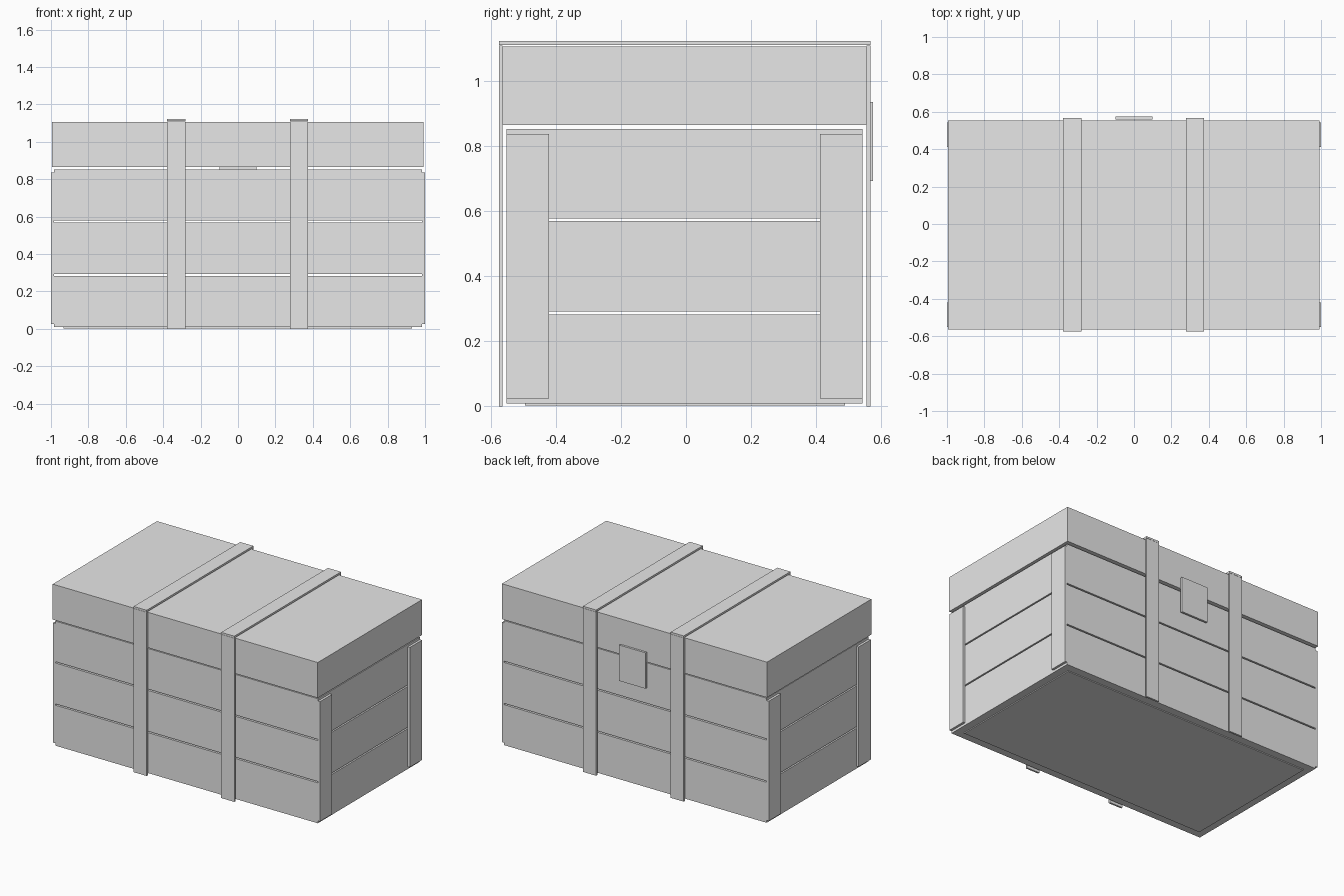
import bpy

cube = bpy.data.objects.get("Cube")
if cube:
    bpy.data.objects.remove(cube, do_unlink=True)

# One plain grey for the whole chest
grey = bpy.data.materials.new("light_grey")
grey.use_nodes = True
colour = (0.8, 0.8, 0.8, 1.0)
grey.diffuse_color = colour
for node in grey.node_tree.nodes:
    if node.type == "BSDF_PRINCIPLED":
        node.inputs["Base Color"].default_value = colour


def box(name, x, y, z):
    """Add a box from its (low, high) extents on each axis."""
    spans = (x, y, z)
    bpy.ops.mesh.primitive_cube_add(size=1, location=[(a + b) / 2 for a, b in spans])
    obj = bpy.context.object
    obj.name = name
    obj.scale = [b - a for a, b in spans]
    bpy.ops.object.transform_apply(location=False, rotation=False, scale=True)
    obj.data.materials.append(grey)
    return obj


# Body: three plank layers with open gaps between them
body_x, body_y = (-0.984, 0.984), (-0.551, 0.542)
layers = {"lower": (0.009, 0.283), "middle": (0.292, 0.569), "upper": (0.578, 0.853)}
for level, z in layers.items():
    box(level + "_planks", body_x, body_y, z)

# Thin base plate, set in from the edges
box("base_plate", (-0.933, 0.931), (-0.495, 0.488), (0.003, 0.009))

# Lid
box("lid", (-0.995, 0.992), (-0.563, 0.554), (0.865, 1.105))

# Corner battens on both ends
for side, x in (("right", (-1.0, -0.984)), ("left", (0.984, 1.0))):
    for end, y in (("front", (-0.551, -0.421)), ("back", (0.412, 0.542))):
        box(f"{end}_{side}_batten", x, y, (0.025, 0.837))

# Straps: front, back and over the lid
for side, x in (("right", (-0.38, -0.282)), ("left", (0.277, 0.375))):
    box(side + "_strap_front", x, (-0.575, -0.563), (0.0, 1.109))
    box(side + "_strap_back", x, (0.554, 0.567), (0.0, 1.109))
    box(side + "_strap_top", x, (-0.575, 0.567), (1.11, 1.123))

# Clasp plate on the back
box("clasp_plate", (-0.1, 0.1), (0.56, 0.574), (0.693, 0.936))
